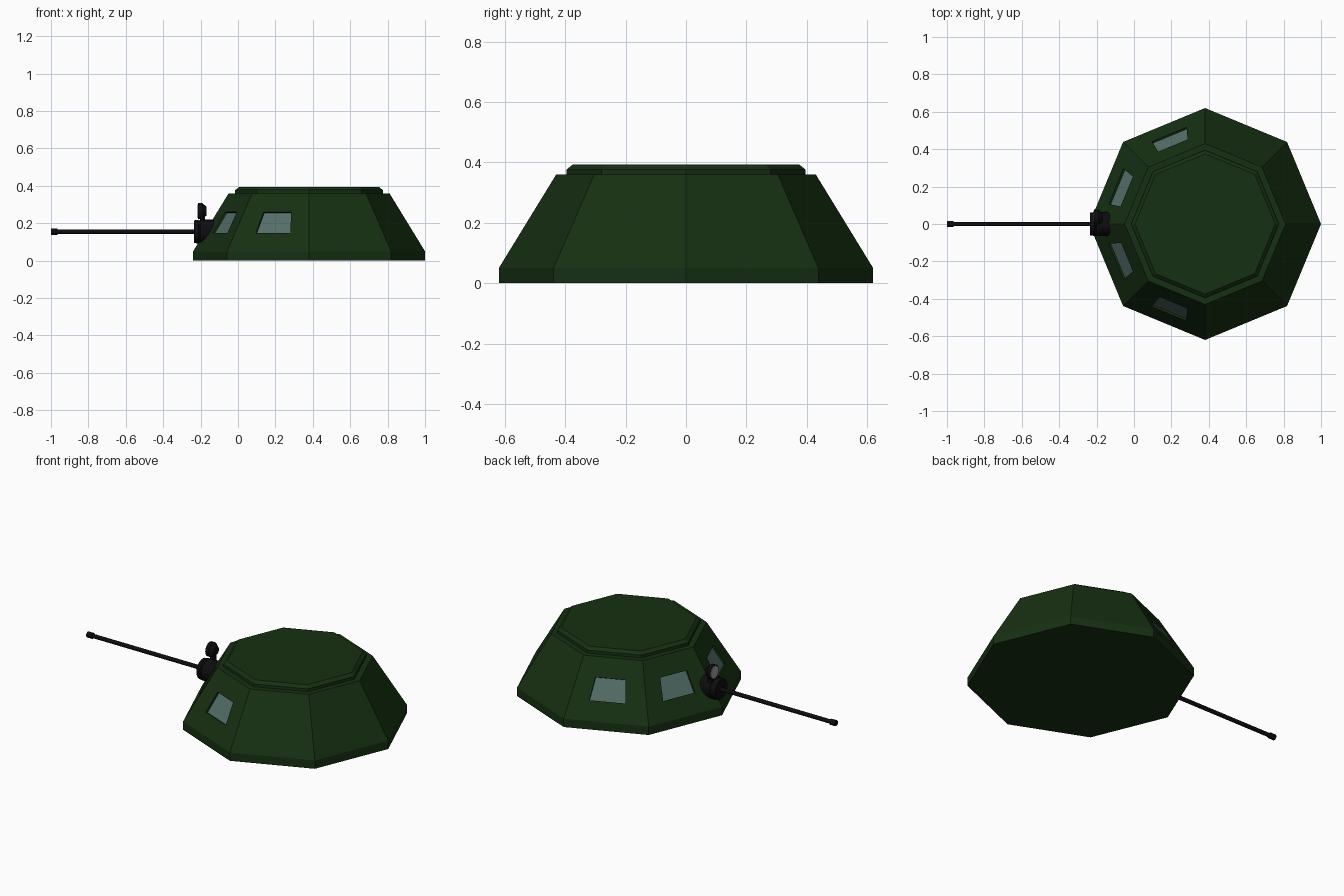
import bpy, bmesh, math
from mathutils import Vector, Matrix

if "Cube" in bpy.data.objects:
    bpy.data.objects.remove(bpy.data.objects["Cube"])

CX = 0.38  # turret axis


def material(name, rgb):
    m = bpy.data.materials.new(name)
    m.diffuse_color = (*rgb, 1)
    m.use_nodes = True
    m.node_tree.nodes["Principled BSDF"].inputs["Base Color"].default_value = m.diffuse_color
    return m


GREEN = material("green_armour", (0.008, 0.03, 0.006))
BLACK = material("black_metal", (0.004, 0.004, 0.005))
GLASS = material("window_glass", (0.09, 0.16, 0.14))
LENS = material("lamp_lens", (0.35, 0.35, 0.35))


def finish(bm, name, mat, smooth=False):
    bmesh.ops.recalc_face_normals(bm, faces=bm.faces)
    me = bpy.data.meshes.new(name)
    bm.to_mesh(me)
    bm.free()
    me.materials.append(mat)
    ob = bpy.data.objects.new(name, me)
    bpy.context.collection.objects.link(ob)
    if smooth:
        bpy.context.view_layer.objects.active = ob
        ob.select_set(True)
        bpy.ops.object.shade_smooth_by_angle(angle=math.radians(35))
        ob.select_set(False)
    return ob


def octagon(r, z):
    return [Vector((CX + r * math.cos(i * math.pi / 4),
                    r * math.sin(i * math.pi / 4), z)) for i in range(8)]


def lofted(bm, profile, skip=lambda level, side: False):
    rings = [[bm.verts.new(p) for p in octagon(r, z)] for r, z in profile]
    for k in range(len(rings) - 1):
        for i in range(8):
            if not skip(k, i):
                j = (i + 1) % 8
                bm.faces.new((rings[k][i], rings[k][j], rings[k + 1][j], rings[k + 1][i]))
    bm.faces.new(rings[0])
    bm.faces.new(rings[-1])
    return rings


# armoured hull, with four sides left open for framed windows
WINDOW_SIDES = (2, 3, 4, 5)
bm = bmesh.new()
rings = lofted(bm, [(0.62, 0), (0.62, 0.05), (0.43, 0.36)],
               lambda k, i: k == 1 and i in WINDOW_SIDES)
glass = bmesh.new()
for s in WINDOW_SIDES:
    a, b = s, (s + 1) % 8
    if s in (2, 4):      # keep the window fractions mirrored across y = 0
        lo, hi, hi_top = (0.25, 0.72, 0.72) if s == 2 else (0.27, 0.75, 0.73)
    else:
        lo, hi, hi_top = (0.25, 0.73, 0.73) if s == 3 else (0.28, 0.75, 0.72)
    outer = [rings[1][a], rings[1][b], rings[2][b], rings[2][a]]
    c = [v.co for v in outer]

    def on_face(u, h):
        return c[0].lerp(c[1], u).lerp(c[3].lerp(c[2], u), h)

    n = (c[1] - c[0]).cross(c[3] - c[0]).normalized()
    pts = [on_face(lo, 0.32), on_face(hi, 0.32), on_face(hi_top, 0.68), on_face(lo + 0.02, 0.68)]
    rim = [bm.verts.new(p) for p in pts]
    deep = [bm.verts.new(p - n * 0.012) for p in pts]
    for i in range(4):
        j = (i + 1) % 4
        bm.faces.new((outer[i], outer[j], rim[j], rim[i]))
        bm.faces.new((rim[i], rim[j], deep[j], deep[i]))
    f = glass.faces.new([glass.verts.new(p - n * 0.012) for p in pts])
finish(bm, "turret_hull", GREEN)

# window panes (outward facing)
glass.normal_update()
me = bpy.data.meshes.new("window_panes")
glass.to_mesh(me)
glass.free()
me.materials.append(GLASS)
bpy.context.collection.objects.link(bpy.data.objects.new("window_panes", me))

# roof plate with chamfered edge
bm = bmesh.new()
lofted(bm, [(0.395, 0.35), (0.395, 0.377), (0.375, 0.393)])
finish(bm, "roof_plate", GREEN)


def lathe_x(name, mat, profile, y, z, n=16):
    """Closed solid of revolution about an x-parallel axis, from (x, radius) pairs."""
    bm = bmesh.new()
    rs = [[bm.verts.new((x, y + r * math.cos(2 * math.pi * i / n),
                         z + r * math.sin(2 * math.pi * i / n))) for i in range(n)]
          for x, r in profile]
    for p, q in zip(rs, rs[1:]):
        for i in range(n):
            j = (i + 1) % n
            bm.faces.new((p[i], p[j], q[j], q[i]))
    bm.faces.new(rs[0])
    bm.faces.new(rs[-1])
    return finish(bm, name, mat, True)


# gun: mount through the front corner, barrel and muzzle
lathe_x("gun_mount", BLACK, [(-0.235, 0.06), (-0.212, 0.064), (-0.208, 0.058),
                             (-0.2, 0.065), (-0.12, 0.065)], 0, 0.155, 20)
lathe_x("gun_barrel", BLACK, [(-0.98, 0.012), (-0.2, 0.012)], 0, 0.155, 12)
lathe_x("gun_muzzle", BLACK, [(-1.0, 0.017), (-0.965, 0.017)], 0, 0.155, 12)

# lamp on top of the mount
lathe_x("lamp_housing", BLACK, [(-0.213, 0.043), (-0.192, 0.043), (-0.168, 0.024)], 0.035, 0.265)
lathe_x("lamp_lens", LENS, [(-0.216, 0.036), (-0.212, 0.038)], 0.035, 0.265)

# lamp bracket
bm = bmesh.new()
bmesh.ops.create_cube(bm, size=1, matrix=Matrix.Translation((-0.19, 0.035, 0.22))
                      @ Matrix.Diagonal((0.025, 0.025, 0.06, 1)))
finish(bm, "lamp_bracket", BLACK)
